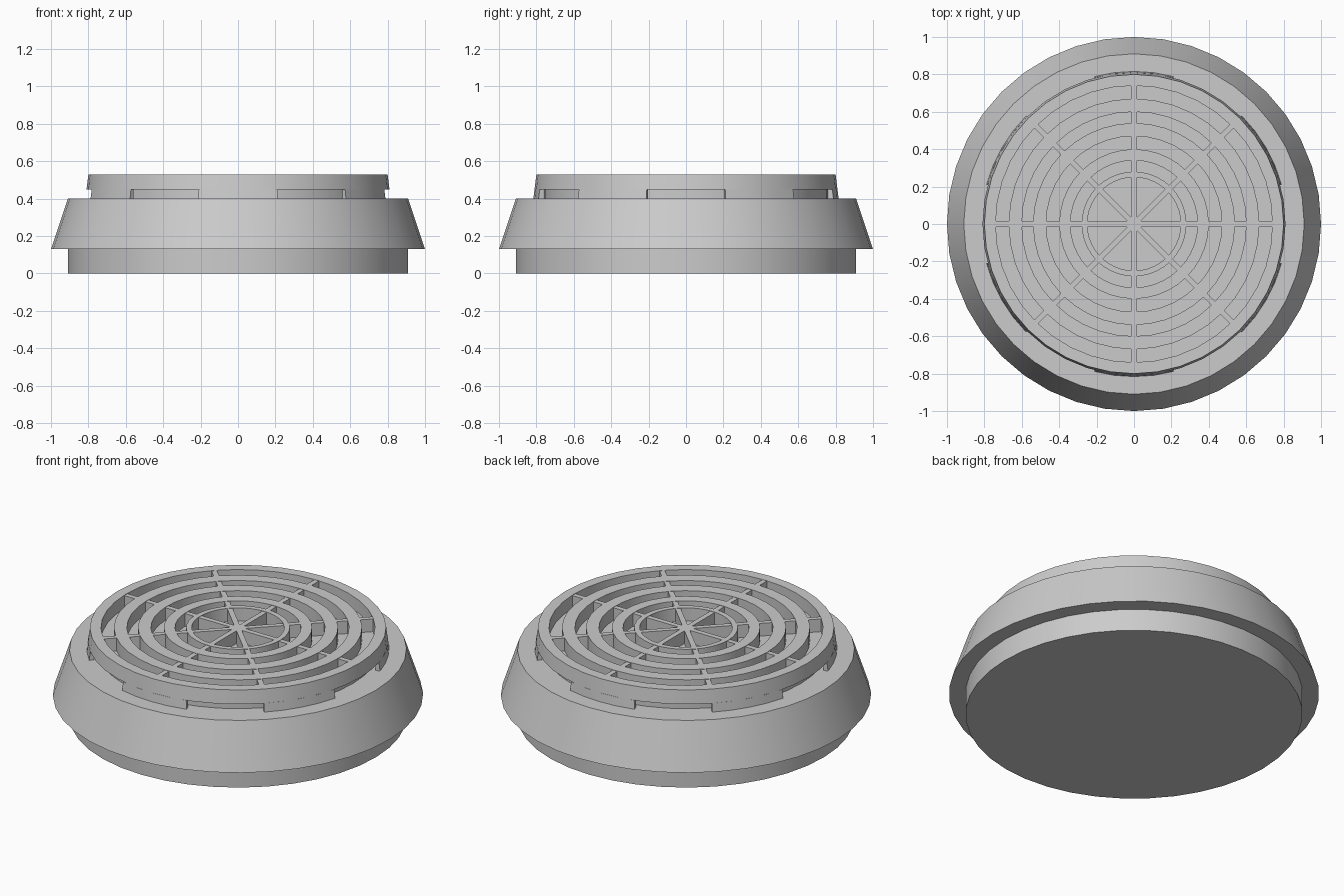
import bpy, bmesh
from math import sin, cos, pi, radians

if "Cube" in bpy.data.objects:
    bpy.data.objects.remove(bpy.data.objects["Cube"])

SEG = 40


def finish(name, bm):
    bmesh.ops.recalc_face_normals(bm, faces=bm.faces)
    me = bpy.data.meshes.new(name)
    bm.to_mesh(me)
    bm.free()
    ob = bpy.data.objects.new(name, me)
    bpy.context.collection.objects.link(ob)
    bpy.context.view_layer.objects.active = ob
    bpy.ops.object.select_all(action='DESELECT')
    ob.select_set(True)
    bpy.ops.object.shade_smooth_by_angle(angle=radians(30))
    return ob


def sweep(name, profile, start=0.0, end=2 * pi, steps=SEG):
    """Turn a closed (radius, z) profile round z, fully or over an arc."""
    bm = bmesh.new()
    full = end - start > 2 * pi - 0.001
    rows = []
    for i in range(steps if full else steps + 1):
        a = start + (end - start) * i / steps
        rows.append([bm.verts.new((r * cos(a), r * sin(a), z)) for r, z in profile])
    n = len(profile)
    for i in range(steps):
        a, b = rows[i], rows[(i + 1) % len(rows)]
        for j in range(n):
            k = (j + 1) % n
            bm.faces.new((a[j], a[k], b[k], b[j]))
    if not full:
        bm.faces.new(rows[0])
        bm.faces.new(rows[-1])
    return finish(name, bm)


def solid(name, profile):
    """Stack of circles with flat end caps."""
    bm = bmesh.new()
    rows = [[bm.verts.new((r * cos(2 * pi * i / SEG), r * sin(2 * pi * i / SEG), z))
             for i in range(SEG)] for r, z in profile]
    for a, b in zip(rows, rows[1:]):
        for i in range(SEG):
            k = (i + 1) % SEG
            bm.faces.new((a[i], a[k], b[k], b[i]))
    bm.faces.new(rows[0])
    bm.faces.new(rows[-1])
    return finish(name, bm)


# Mounting base and sloped housing in one stepped body, with the inner core
solid("housing", [(0.91, 0), (0.91, 0.13), (1.0, 0.13), (0.91, 0.40),
                  (0.76, 0.40), (0.76, 0.452)])

# Cap rim and the six legs that leave side vents between them
sweep("cap_rim", [(0.74, 0.53), (0.80, 0.53), (0.81, 0.45), (0.74, 0.45)])
for i in range(6):
    mid = radians(30 + 60 * i)
    sweep(f"cap_leg_{i + 1}", [(0.79, 0.45), (0.81, 0.45), (0.816, 0.40), (0.79, 0.40)],
          mid - radians(15), mid + radians(15), 4)

# Concentric grille rings
for i, (inner, outer) in enumerate([(0.60, 0.67), (0.47, 0.54), (0.34, 0.40), (0.25, 0.28)]):
    sweep(f"grille_ring_{i + 1}", [(inner, 0.53), (outer, 0.53), (outer, 0.45), (inner, 0.45)])

# Eight spokes made from four crossing bars
for i in range(4):
    bpy.ops.mesh.primitive_cube_add(size=1, location=(0, 0, 0.489), rotation=(0, 0, i * pi / 4))
    bar = bpy.context.object
    bar.name = f"grille_spoke_{i + 1}"
    bar.scale = (1.49, 0.03, 0.078)

# Small button under the base
bpy.ops.mesh.primitive_cylinder_add(vertices=16, radius=0.018, depth=0.004, location=(0, 0, 0.002))
bpy.context.object.name = "base_button"
